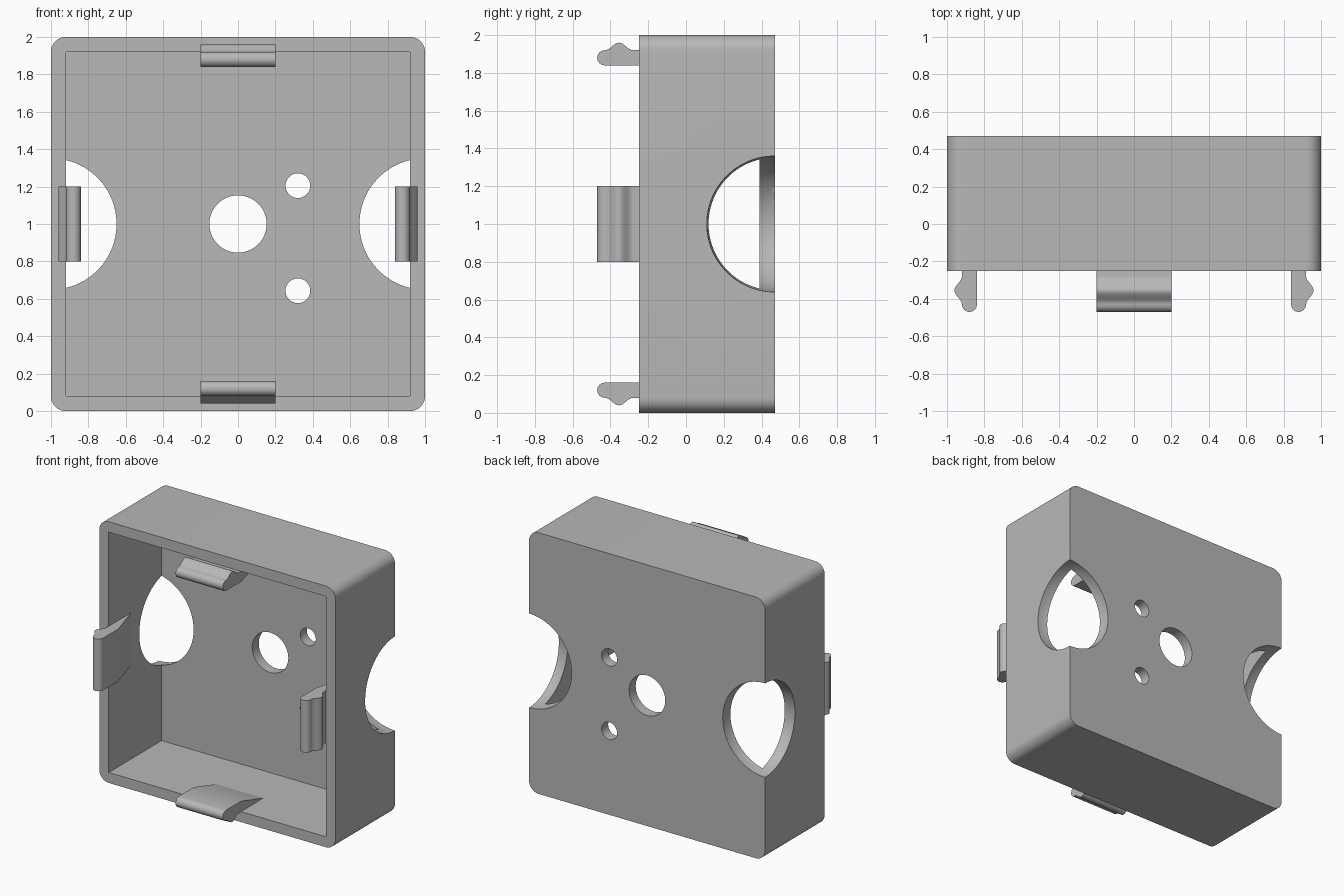
import bpy, bmesh
from math import pi, cos, sin
from mathutils import Matrix, Vector

cube = bpy.data.objects.get("Cube")
if cube:
    bpy.data.objects.remove(cube)

FRONT, BACK, WALL = -0.25, 0.47, 0.08

grey = bpy.data.materials.new("plain grey")
grey.use_nodes = True
colour = (0.48, 0.48, 0.48, 1)
grey.diffuse_color = colour
grey.node_tree.nodes["Principled BSDF"].inputs["Base Color"].default_value = colour


def add_object(name, bm):
    bmesh.ops.recalc_face_normals(bm, faces=bm.faces)
    mesh = bpy.data.meshes.new(name)
    bm.to_mesh(mesh)
    bm.free()
    mesh.materials.append(grey)
    obj = bpy.data.objects.new(name, mesh)
    bpy.context.collection.objects.link(obj)
    return obj


def prism(name, points, offset):
    """Extrude a flat outline along an offset."""
    bm = bmesh.new()
    face = bm.faces.new([bm.verts.new(p) for p in points])
    ext = bmesh.ops.extrude_face_region(bm, geom=[face])
    moved = [v for v in ext["geom"] if isinstance(v, bmesh.types.BMVert)]
    bmesh.ops.translate(bm, verts=moved, vec=offset)
    return add_object(name, bm)


def circle(x, z, r, y, n=64):
    return [(x + r * cos(2 * pi * i / n), y, z + r * sin(2 * pi * i / n)) for i in range(n)]


def smooth(obj):
    bpy.ops.object.select_all(action="DESELECT")
    obj.select_set(True)
    bpy.context.view_layer.objects.active = obj
    bpy.ops.object.shade_smooth_by_angle(angle=pi / 6)


# Housing with rounded long corners
r, steps = 0.08, 10
outline = []
for k, (sx, sz) in enumerate([(1, 1), (-1, 1), (-1, -1), (1, -1)]):
    for i in range(steps + 1):
        a = pi / 2 * (k + i / steps)
        outline.append((sx * (1 - r) + r * cos(a), FRONT, 1 + sz * (1 - r) + r * sin(a)))
housing = prism("housing", outline, Vector((0, BACK - FRONT, 0)))

# Cutters: cavity open to the front, mounting holes, cable openings
cutters = []
s = 1 - WALL
square = [(x, FRONT - 0.1, 1 + z) for x, z in [(-s, -s), (s, -s), (s, s), (-s, s)]]
cutters.append(prism("cavity_cutter", square, Vector((0, BACK - WALL - FRONT + 0.1, 0))))

for x, z, radius in [(0, 1, 0.153), (0.32, 1.205, 0.066), (0.32, 0.643, 0.066)]:
    cutters.append(prism("hole_cutter", circle(x, z, radius, 0.3), Vector((0, 0.3, 0))))

for side in (-1, 1):
    bm = bmesh.new()
    bmesh.ops.create_uvsphere(bm, u_segments=96, v_segments=48, radius=0.36,
                              matrix=Matrix.Translation((side, BACK, 1)))
    cutters.append(add_object("opening_cutter", bm))

for cutter in cutters:
    mod = housing.modifiers.new("cut", "BOOLEAN")
    mod.operation = "DIFFERENCE"
    mod.solver = "EXACT"
    mod.object = cutter

# Bake the cuts, then drop the cutters
depsgraph = bpy.context.evaluated_depsgraph_get()
baked = bpy.data.meshes.new_from_object(housing.evaluated_get(depsgraph))
housing.modifiers.clear()
housing.data = baked
for cutter in cutters:
    bpy.data.objects.remove(cutter)
smooth(housing)

# Snap clip profile: tapered root, rounded tip, outward catch
profile = [(0.02, 0.08), (FRONT, 0.16)]
for i in range(13):
    a = pi / 2 + pi * i / 12
    profile.append((-0.43 + 0.04 * cos(a), 0.12 + 0.04 * sin(a)))
for i in range(1, 17):
    t = i / 16
    profile.append((-0.43 + 0.15 * t, 0.08 - 0.02 * (1 - cos(2 * pi * t))))
profile.append((FRONT, 0.08))

# One clip on each wall
for k, name in enumerate(["bottom_clip", "right_clip", "top_clip", "left_clip"]):
    clip = prism(name, [(-0.2, y, h - 1) for y, h in profile], Vector((0.4, 0, 0)))
    clip.data.transform(Matrix.Translation((0, 0, 1)) @ Matrix.Rotation(k * pi / 2, 4, "Y"))
    smooth(clip)
